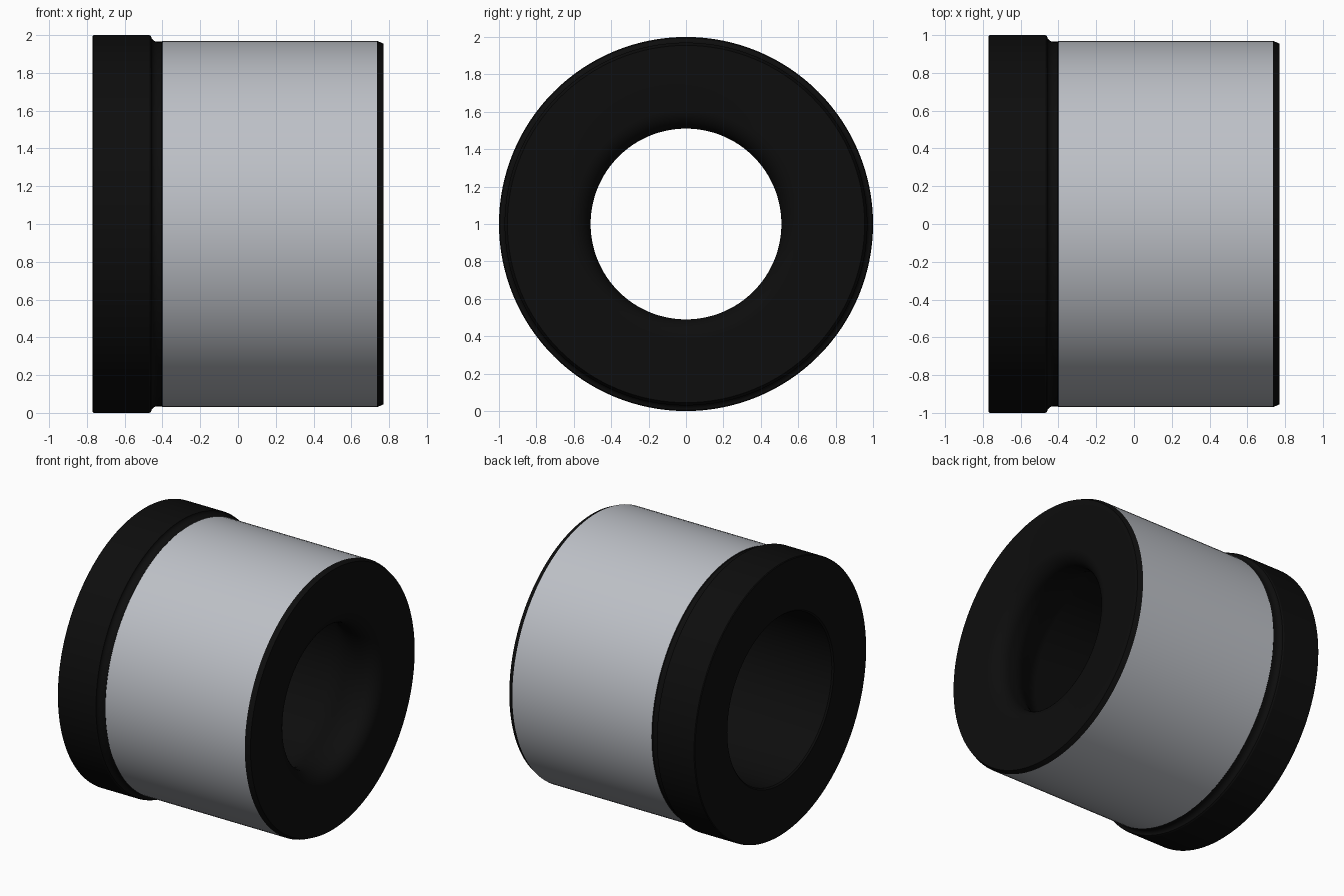
import bpy, bmesh
from math import cos, sin, pi, radians

if "Cube" in bpy.data.objects:
    bpy.data.objects.remove(bpy.data.objects["Cube"])

SEGMENTS = 128


def lathe(name, profile, color):
    """Revolve an (x, radius) profile around the horizontal axis at z = 1."""
    bm = bmesh.new()
    rings = []
    for x, r in profile:
        rings.append([bm.verts.new((x, r * cos(2 * pi * j / SEGMENTS),
                                    1 + r * sin(2 * pi * j / SEGMENTS)))
                      for j in range(SEGMENTS)])
    for a, b in zip(rings, rings[1:]):
        for j in range(SEGMENTS):
            k = (j + 1) % SEGMENTS
            bm.faces.new((a[j], a[k], b[k], b[j]))
    mesh = bpy.data.meshes.new(name)
    bm.to_mesh(mesh)
    bm.free()
    obj = bpy.data.objects.new(name, mesh)
    bpy.context.collection.objects.link(obj)
    mat = bpy.data.materials.new(name + "_material")
    mat.diffuse_color = color
    mat.use_nodes = True
    mat.node_tree.nodes["Principled BSDF"].inputs["Base Color"].default_value = mat.diffuse_color
    mesh.materials.append(mat)
    bpy.ops.object.select_all(action='DESELECT')
    obj.select_set(True)
    bpy.context.view_layer.objects.active = obj
    bpy.ops.object.shade_smooth_by_angle(angle=radians(25))
    return obj


def arc(cx, cr, rx, rr, a0, a1, n=10):
    """Elliptical arc of profile points, angles in degrees."""
    angles = [radians(a0 + (a1 - a0) * i / n) for i in range(n + 1)]
    return [(cx + rx * cos(a), cr + rr * sin(a)) for a in angles]


def ease(x0, r0, x1, r1, n=10):
    """Smooth S-shaped transition between two profile points."""
    return [(x0 + (x1 - x0) * i / n,
             r0 + (r1 - r0) * (1 - cos(pi * i / n)) / 2) for i in range(n + 1)]


# rubber body: chamfer, right face, bore with rounded inner lip, flange, groove
lip = arc(0.66, 0.62, 0.11, 0.11, 0, -90) + ease(0.61, 0.51, 0.34, 0.61)
groove = arc(-0.425, 0.995, 0.035, 0.030, 180, 270, 6)
body = ([(0.735, 0.97), (0.77, 0.955)] + lip
        + [(-0.76, 0.61), (-0.77, 0.62), (-0.77, 0.995), (-0.765, 1.0), (-0.47, 1.0)]
        + groove + [(-0.405, 0.965), (-0.40, 0.97)])
lathe("rubber_bushing", body, (0.004, 0.004, 0.004, 1))

# metal sleeve around the body
lathe("outer_sleeve", [(-0.40, 0.97), (0.735, 0.97)], (0.51, 0.53, 0.57, 1))
